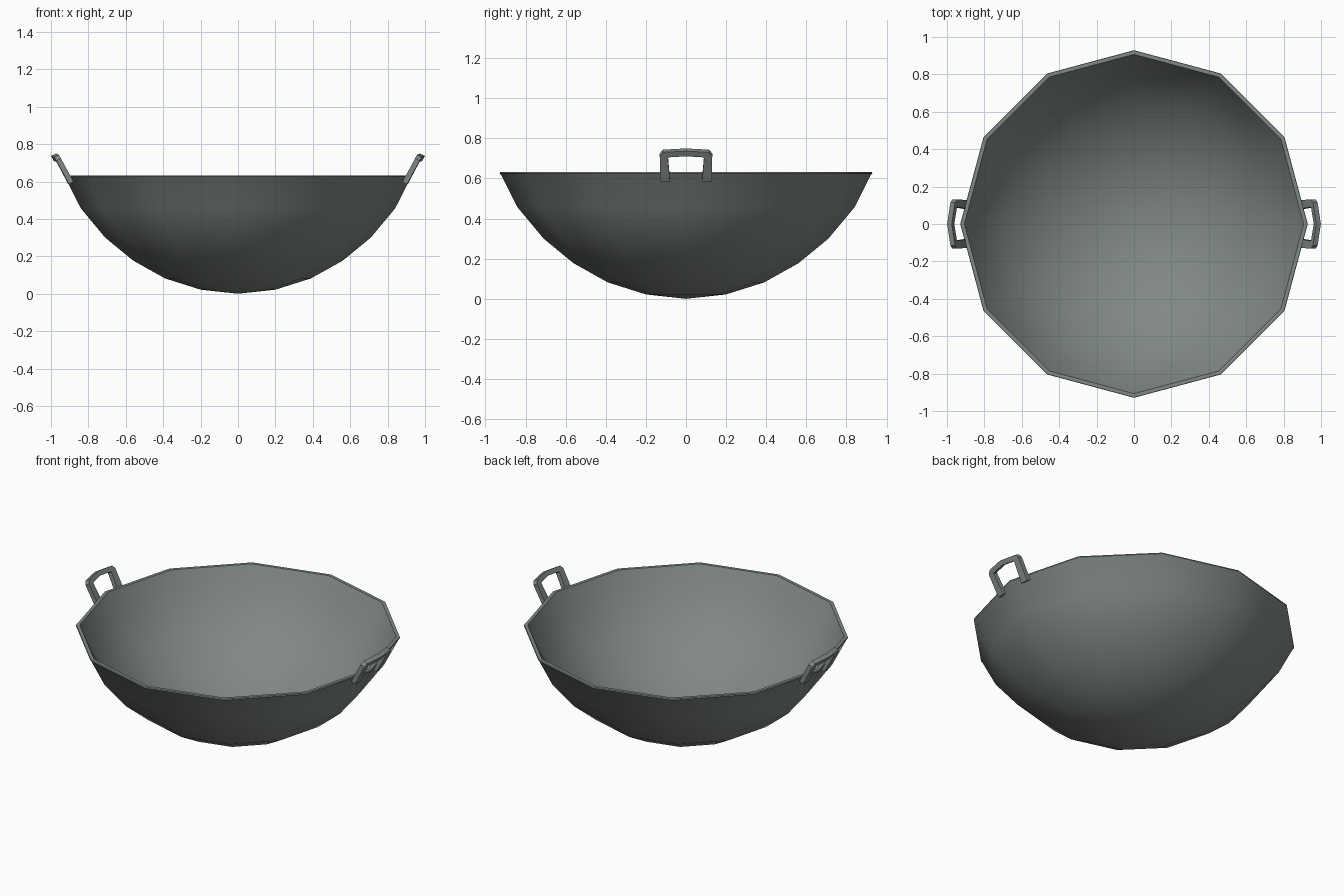
import bpy, bmesh, math

if "Cube" in bpy.data.objects:
    bpy.data.objects.remove(bpy.data.objects["Cube"])

SIDES = 12
metal = bpy.data.materials.new("grey_green_iron")
metal.diffuse_color = (0.22, 0.25, 0.233, 1)
metal.use_nodes = True
metal.node_tree.nodes["Principled BSDF"].inputs["Base Color"].default_value = metal.diffuse_color


def finish(bm, name, angle):
    bmesh.ops.recalc_face_normals(bm, faces=bm.faces)
    me = bpy.data.meshes.new(name)
    bm.to_mesh(me)
    bm.free()
    me.materials.append(metal)
    ob = bpy.data.objects.new(name, me)
    bpy.context.collection.objects.link(ob)
    bpy.ops.object.select_all(action='DESELECT')
    ob.select_set(True)
    bpy.context.view_layer.objects.active = ob
    bpy.ops.object.shade_smooth_by_angle(angle=math.radians(angle))
    return ob


# bowl: thin shell, outer profile up over the flat rim and down the inside
outer = [(0.2, 0.022), (0.39, 0.082), (0.56, 0.177), (0.71, 0.3), (0.84, 0.456), (0.922, 0.618)]
rim = [(0.929, 0.626), (0.927, 0.633), (0.907, 0.633)]
inner = [(0.825, 0.466), (0.698, 0.313), (0.55, 0.191), (0.383, 0.098), (0.196, 0.038)]

bm = bmesh.new()
rings = [[bm.verts.new((r * math.cos(math.tau * i / SIDES), r * math.sin(math.tau * i / SIDES), z))
          for i in range(SIDES)] for r, z in outer + rim + inner]
for a, b in zip(rings, rings[1:]):
    for i in range(SIDES):
        j = (i + 1) % SIDES
        bm.faces.new((a[i], a[j], b[j], b[i]))
for ring, z in ((rings[0], 0.0), (rings[-1], 0.017)):
    tip = bm.verts.new((0, 0, z))
    for i in range(SIDES):
        bm.faces.new((ring[i], ring[(i + 1) % SIDES], tip))
finish(bm, "bowl", 40)


# handles: flat bar loop, leaning outward and bowed in the middle
half = [  # outer (y, z), inner (y, z)
    ((0.128, 0.592), (0.08, 0.592)),
    ((0.131, 0.718), (0.09, 0.708)),
    ((0.114, 0.737), (0.086, 0.712)),
    ((0.0, 0.743), (0.0, 0.717)),
]
path = half + [((-o[0], o[1]), (-i[0], i[1])) for o, i in reversed(half[:-1])]


def handle(name, side):
    bm = bmesh.new()

    def point(yz, off):
        y, z = yz
        bow = 0.014 * (1 - min(abs(y) / 0.11, 1))
        x = 0.893 + (z - 0.595) * 0.54 + bow + off * 0.87
        return bm.verts.new((side * x, y, z - off * 0.48))

    secs = [[point(o, 0.014), point(o, -0.014), point(i, -0.014), point(i, 0.014)] for o, i in path]
    for a, b in zip(secs, secs[1:]):
        for k in range(4):
            m = (k + 1) % 4
            bm.faces.new((a[k], a[m], b[m], b[k]))
    bm.faces.new(secs[0])
    bm.faces.new(secs[-1])
    finish(bm, name, 30)


handle("right_handle", 1)
handle("left_handle", -1)
